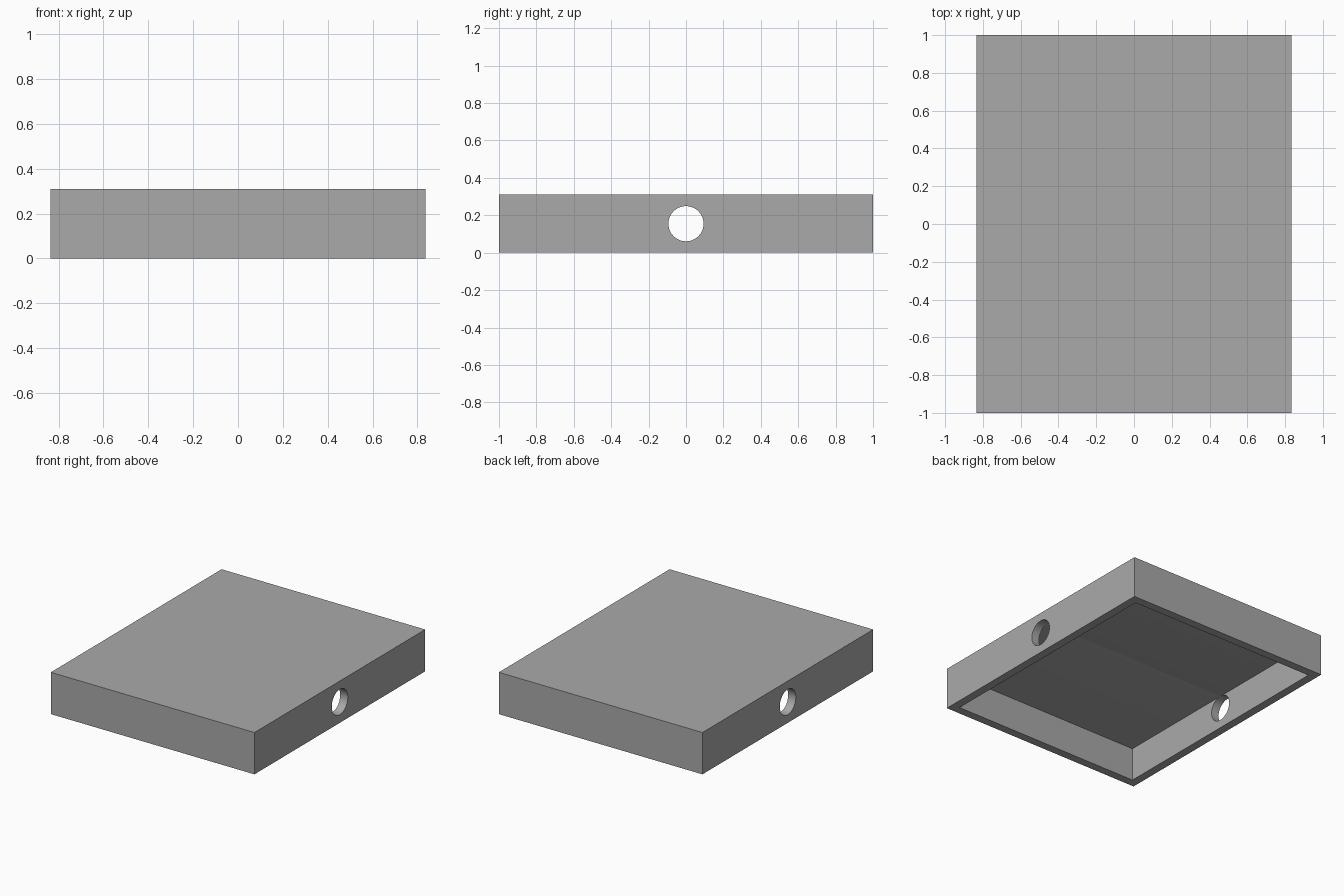
import bpy
import bmesh
from mathutils import Matrix

W, D, H, T = 1.67, 2.0, 0.31, 0.0625   # outer size and wall thickness
HOLE_R = 0.094

cube = bpy.data.objects.get("Cube")
if cube:
    bpy.data.objects.remove(cube, do_unlink=True)

grey = bpy.data.materials.new("plain_grey")
grey.use_nodes = True
colour = (0.40, 0.40, 0.40, 1)
grey.diffuse_color = colour
grey.node_tree.nodes["Principled BSDF"].inputs["Base Color"].default_value = colour


def finish(name, bm):
    mesh = bpy.data.meshes.new(name)
    bm.to_mesh(mesh)
    bm.free()
    mesh.materials.append(grey)
    obj = bpy.data.objects.new(name, mesh)
    bpy.context.collection.objects.link(obj)
    return obj


# Tray: a box whose underside is inset to a rim and pushed up into a cavity
bm = bmesh.new()
bmesh.ops.create_cube(bm, size=1)
bmesh.ops.scale(bm, vec=(W, D, H), verts=bm.verts)
bmesh.ops.translate(bm, vec=(0, 0, H / 2), verts=bm.verts)
bm.normal_update()
underside = min(bm.faces, key=lambda f: f.calc_center_median().z)
bmesh.ops.inset_region(bm, faces=[underside], thickness=T, use_even_offset=True)
cavity = bmesh.ops.extrude_discrete_faces(bm, faces=[underside])["faces"][0]
bmesh.ops.translate(bm, vec=(0, 0, H - T), verts=cavity.verts)
bmesh.ops.recalc_face_normals(bm, faces=bm.faces)
tray = finish("open_tray", bm)

# Round cutter through both side walls
bm = bmesh.new()
bmesh.ops.create_cone(bm, cap_ends=True, segments=64, radius1=HOLE_R, radius2=HOLE_R,
                      depth=W + 0.2, matrix=Matrix.Translation((0, 0, H / 2))
                      @ Matrix.Rotation(1.5707963, 4, "Y"))
cutter = finish("hole_cutter", bm)
cutter.hide_render = True
cutter.hide_set(True)

cut = tray.modifiers.new("side_holes", "BOOLEAN")
cut.operation = "DIFFERENCE"
cut.solver = "EXACT"
cut.object = cutter

# Apply the cut, drop the cutter and smooth only the hole walls
bpy.context.view_layer.objects.active = tray
tray.select_set(True)
bpy.ops.object.modifier_apply(modifier=cut.name)
bpy.data.objects.remove(cutter, do_unlink=True)
bpy.ops.object.shade_smooth_by_angle(angle=0.5)
